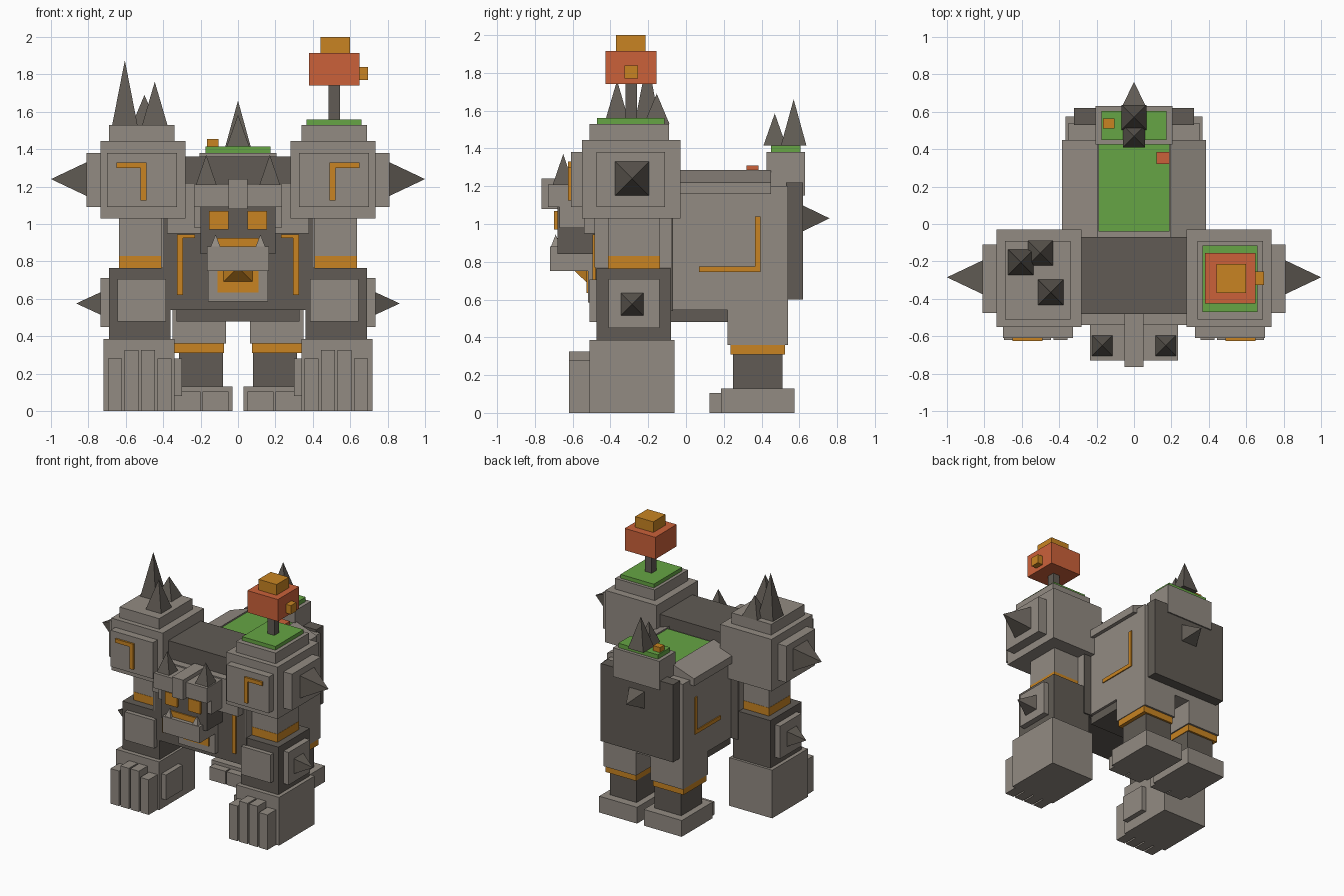
import bpy, bmesh
from mathutils import Vector

cube = bpy.data.objects.get("Cube")
if cube:
    bpy.data.objects.remove(cube, do_unlink=True)


def material(name, rgb):
    m = bpy.data.materials.new(name)
    m.use_nodes = True
    m.diffuse_color = (*rgb, 1)
    bsdf = next(n for n in m.node_tree.nodes if n.type == 'BSDF_PRINCIPLED')
    bsdf.inputs["Base Color"].default_value = (*rgb, 1)
    bsdf.inputs["Roughness"].default_value = 0.9
    return m


LIGHT = material("light_stone", (0.288, 0.256, 0.223))
DARK = material("dark_stone", (0.119, 0.105, 0.089))
ORANGE = material("glow_orange", (0.578, 0.231, 0.016))
RED = material("lantern_red", (0.597, 0.120, 0.042))
GREEN = material("moss_green", (0.133, 0.376, 0.058))


def add(name, bm, mat):
    bmesh.ops.recalc_face_normals(bm, faces=bm.faces)
    me = bpy.data.meshes.new(name)
    bm.to_mesh(me)
    bm.free()
    me.materials.append(mat)
    ob = bpy.data.objects.new(name, me)
    bpy.context.collection.objects.link(ob)


def box(name, x, y, z, mat):
    """Box from (min, max) ranges on each axis."""
    bm = bmesh.new()
    bmesh.ops.create_cube(bm, size=1)
    for v in bm.verts:
        v.co = [r[0] if c < 0 else r[1] for c, r in zip(v.co, (x, y, z))]
    add(name, bm, mat)


def pair(name, x, y, z, mat):
    """Box on the left (+x) and its mirror on the right."""
    box("left_" + name, x, y, z, mat)
    box("right_" + name, (-x[1], -x[0]), y, z, mat)


def spike(name, base, direction, length, width, mat=DARK):
    """Square pyramid along an axis, base edges aligned with the other axes."""
    base, d = Vector(base), Vector(direction)
    u = Vector((d.y, d.z, d.x)) * width / 2
    w = Vector((d.z, d.x, d.y)) * width / 2
    bm = bmesh.new()
    ring = [bm.verts.new(base + u * a + w * b)
            for a, b in ((-1, -1), (1, -1), (1, 1), (-1, 1))]
    apex = bm.verts.new(base + d * length)
    bm.faces.new(ring)
    for i in range(4):
        bm.faces.new((ring[i], ring[(i + 1) % 4], apex))
    add(name, bm, mat)


# Front torso and collar
box("torso", (-0.41, 0.41), (-0.48, -0.07), (0.54, 1.36), DARK)
pair("torso_side_plate", (0.40, 0.412), (-0.485, -0.08), (0.77, 1.04), LIGHT)
box("collar", (-0.38, 0.38), (-0.54, -0.47), (0.95, 1.22), LIGHT)
pair("chest_rune_vertical", (0.295, 0.325), (-0.495, -0.47), (0.62, 0.945), ORANGE)
pair("chest_rune_top", (0.23, 0.295), (-0.495, -0.47), (0.925, 0.945), ORANGE)
box("chest_block", (-0.16, 0.16), (-0.52, -0.47), (0.585, 0.90), LIGHT)
box("chest_glow", (-0.11, 0.11), (-0.528, -0.51), (0.635, 0.86), ORANGE)
spike("chest_gem", (0, -0.525, 0.77), (0, -1, 0), 0.085, 0.16, ORANGE)

# Head
box("face", (-0.20, 0.20), (-0.68, -0.48), (0.84, 1.12), DARK)
box("brow", (-0.235, 0.235), (-0.73, -0.53), (1.09, 1.21), LIGHT)
pair("cheek", (0.195, 0.235), (-0.67, -0.53), (0.98, 1.10), LIGHT)
box("nose_ridge", (-0.05, 0.05), (-0.765, -0.48), (1.08, 1.24), LIGHT)
box("jaw", (-0.165, 0.165), (-0.72, -0.50), (0.75, 0.88), LIGHT)
box("mouth_glow", (-0.11, 0.11), (-0.69, -0.66), (0.87, 0.925), ORANGE)
pair("eye", (0.05, 0.155), (-0.70, -0.67), (0.97, 1.07), ORANGE)

# Arms, shoulders and fists
AY = -0.285
pair("shoulder", (0.28, 0.735), (-0.55, -0.03), (1.03, 1.445), LIGHT)
pair("shoulder_cap", (0.34, 0.69), (-0.51, -0.09), (1.445, 1.53), LIGHT)
pair("shoulder_front_plate", (0.325, 0.70), (-0.61, -0.55), (1.09, 1.38), LIGHT)
pair("shoulder_side_plate", (0.735, 0.81), (-0.475, -0.11), (1.09, 1.38), LIGHT)
pair("shoulder_rune_top", (0.49, 0.65), (-0.625, -0.60), (1.30, 1.33), ORANGE)
pair("shoulder_rune_stem", (0.49, 0.52), (-0.625, -0.60), (1.125, 1.30), ORANGE)
pair("upper_arm", (0.40, 0.635), (-0.41, -0.14), (0.825, 1.04), LIGHT)
pair("arm_band", (0.40, 0.637), (-0.412, -0.138), (0.765, 0.83), ORANGE)
pair("forearm", (0.36, 0.69), (-0.475, -0.08), (0.38, 0.765), DARK)
pair("forearm_front_plate", (0.385, 0.645), (-0.51, -0.47), (0.48, 0.705), LIGHT)
pair("forearm_side_plate", (0.69, 0.735), (-0.41, -0.14), (0.45, 0.71), LIGHT)
pair("fist", (0.34, 0.72), (-0.51, -0.06), (0.0, 0.385), LIGHT)
pair("thumb", (0.30, 0.34), (-0.48, -0.27), (0.08, 0.28), LIGHT)
for i, top in enumerate((0.28, 0.325, 0.325, 0.28)):
    x0 = 0.355 + i * 0.088
    pair(f"finger_{i + 1}", (x0, x0 + 0.075), (-0.62, -0.50), (0.0, top), LIGHT)
for s, side in ((1, "left"), (-1, "right")):
    spike(side + "_shoulder_spike", (s * 0.81, AY, 1.24), (s, 0, 0), 0.19, 0.18)
    spike(side + "_forearm_spike", (s * 0.735, AY, 0.575), (s, 0, 0), 0.13, 0.12)
    spike(side + "_horn", (s * 0.17, -0.65, 1.21), (0, 0, 1), 0.16, 0.11)
    spike(side + "_tooth", (s * 0.12, -0.69, 0.88), (0, 0, 1), 0.065, 0.05, LIGHT)

# Rocks on the right shoulder
for i, (x, y, top) in enumerate(((-0.605, -0.205, 1.875), (-0.50, -0.155, 1.69),
                                 (-0.445, -0.365, 1.76))):
    spike(f"shoulder_rock_{i + 1}", (x, y, 1.53), (0, 0, 1), top - 1.53, 0.135)

# Moss and lantern tree on the left shoulder
box("shoulder_moss", (0.365, 0.66), (-0.47, -0.115), (1.53, 1.56), GREEN)
box("tree_trunk", (0.485, 0.545), (-0.32, -0.26), (1.56, 1.74), DARK)
box("tree_crown", (0.38, 0.65), (-0.425, -0.155), (1.74, 1.915), RED)
box("tree_top", (0.44, 0.60), (-0.37, -0.215), (1.915, 2.0), ORANGE)
box("tree_knob", (0.65, 0.695), (-0.325, -0.255), (1.77, 1.84), ORANGE)

# Rear body
box("rear_body", (-0.35, 0.35), (-0.08, 0.54), (0.545, 1.20), LIGHT)
box("belly", (-0.33, 0.33), (-0.09, 0.25), (0.48, 0.56), DARK)
box("back_ridge", (-0.20, 0.20), (-0.08, 0.44), (1.18, 1.265), LIGHT)
box("back_moss", (-0.19, 0.19), (-0.04, 0.44), (1.26, 1.28), GREEN)
box("back_red_stone", (0.12, 0.19), (0.32, 0.385), (1.27, 1.31), RED)
for s, side in ((1, "left"), (-1, "right")):
    # Sloped slab along the top of the flank
    bm = bmesh.new()
    prof = [(0.385, 1.16), (0.385, 1.22), (0.195, 1.287), (0.195, 1.19)]
    face = bm.faces.new([bm.verts.new((s * x, -0.08, z)) for x, z in prof])
    ext = bmesh.ops.extrude_face_region(bm, geom=[face])
    for v in ext["geom"]:
        if isinstance(v, bmesh.types.BMVert):
            v.co.y = 0.45
    add(side + "_back_slab", bm, LIGHT)
pair("flank_rune_vertical", (0.34, 0.358), (0.365, 0.395), (0.745, 1.04), ORANGE)
pair("flank_rune_base", (0.34, 0.358), (0.07, 0.365), (0.745, 0.775), ORANGE)
box("back_plate", (-0.32, 0.32), (0.53, 0.62), (0.60, 1.22), DARK)
spike("back_plate_spike", (0, 0.615, 1.03), (0, 1, 0), 0.145, 0.14)
box("rump_block", (-0.205, 0.205), (0.425, 0.63), (1.15, 1.38), LIGHT)
box("rump_moss", (-0.175, 0.175), (0.45, 0.605), (1.38, 1.415), GREEN)
box("rump_orange_stone", (-0.165, -0.105), (0.51, 0.565), (1.41, 1.455), ORANGE)
spike("rump_rock_1", (0, 0.57, 1.415), (0, 0, 1), 0.245, 0.135)
spike("rump_rock_2", (0, 0.47, 1.415), (0, 0, 1), 0.17, 0.12)

# Hind legs
pair("thigh", (0.065, 0.35), (0.22, 0.54), (0.36, 0.60), LIGHT)
pair("leg_band", (0.075, 0.345), (0.235, 0.525), (0.31, 0.36), ORANGE)
pair("shin", (0.08, 0.315), (0.25, 0.51), (0.12, 0.31), DARK)
pair("foot", (0.03, 0.365), (0.185, 0.575), (0.0, 0.13), LIGHT)
pair("inner_toe", (0.05, 0.19), (0.125, 0.19), (0.0, 0.105), LIGHT)
pair("outer_toe", (0.20, 0.34), (0.125, 0.19), (0.0, 0.105), LIGHT)
